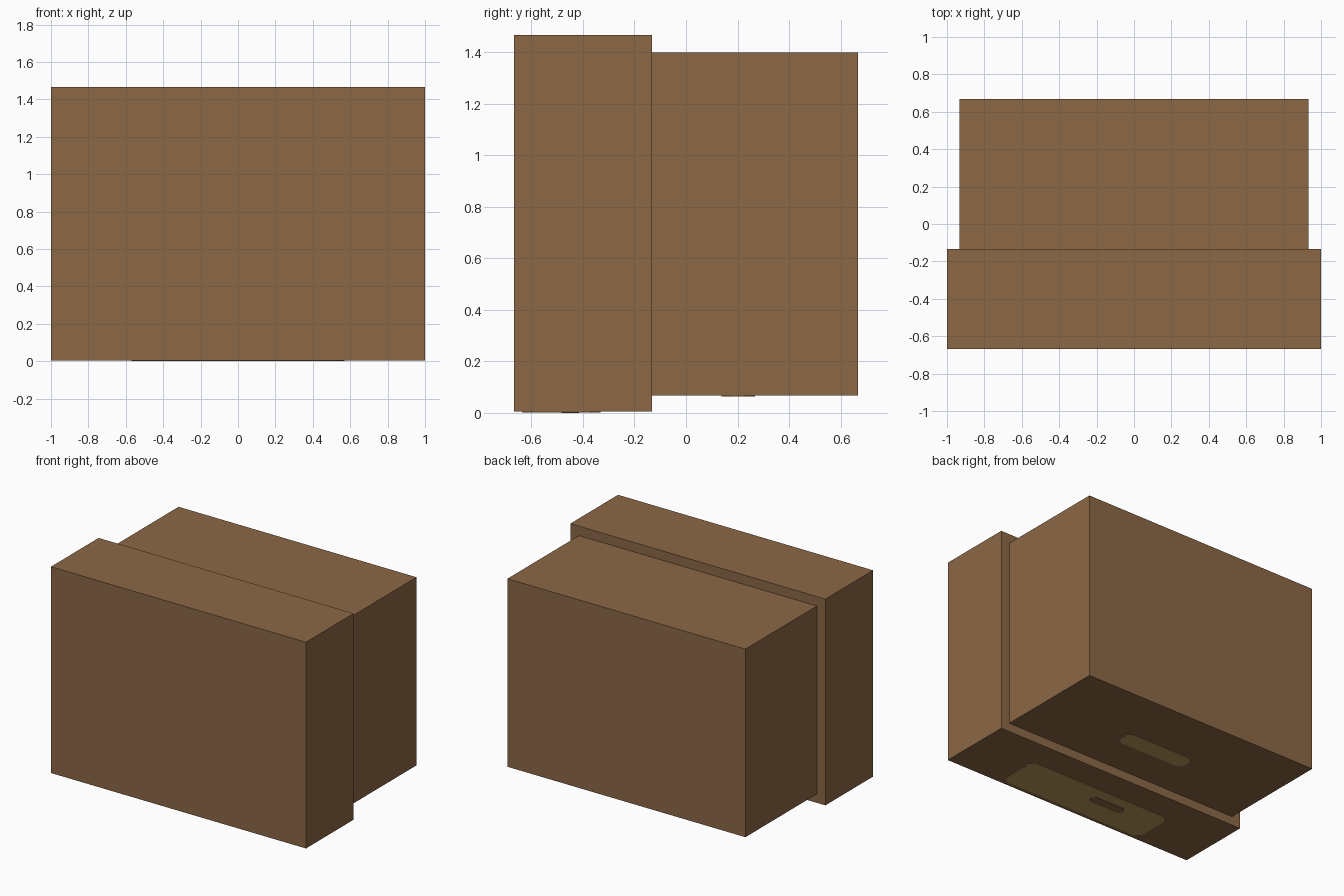
import bpy, bmesh

if "Cube" in bpy.data.objects:
    bpy.data.objects.remove(bpy.data.objects["Cube"])


def material(name, rgb):
    m = bpy.data.materials.new(name)
    m.diffuse_color = (*rgb, 1)
    m.use_nodes = True
    m.node_tree.nodes["Principled BSDF"].inputs["Base Color"].default_value = m.diffuse_color
    return m


BROWN = material("cardboard brown", (0.262, 0.138, 0.061))
TAN = material("label tan", (0.479, 0.319, 0.098))


def prism(name, outline, z0, z1, mat):
    """Extrude a flat outline from z0 up to z1."""
    bm = bmesh.new()
    face = bm.faces.new([bm.verts.new((x, y, z0)) for x, y in outline])
    ext = bmesh.ops.extrude_face_region(bm, geom=[face])
    top = [v for v in ext["geom"] if isinstance(v, bmesh.types.BMVert)]
    bmesh.ops.translate(bm, verts=top, vec=(0, 0, z1 - z0))
    bmesh.ops.recalc_face_normals(bm, faces=bm.faces)
    me = bpy.data.meshes.new(name)
    bm.to_mesh(me)
    bm.free()
    me.materials.append(mat)
    ob = bpy.data.objects.new(name, me)
    bpy.context.collection.objects.link(ob)
    return ob


def rect(x0, x1, y0, y1, c=0.0):
    """Rectangle outline, with corners cut off by c."""
    if not c:
        return [(x0, y0), (x1, y0), (x1, y1), (x0, y1)]
    return [(x0 + c, y0), (x1 - c, y0), (x1, y0 + c), (x1, y1 - c),
            (x1 - c, y1), (x0 + c, y1), (x0, y1 - c), (x0, y0 + c)]


# Box lying on its side: wide lid at the front, narrower body behind
LID_Z, BODY_Z = 0.005, 0.067
prism("lid", rect(-1, 1, -0.667, -0.133), LID_Z, 1.467, BROWN)
prism("body", rect(-0.933, 0.933, -0.133, 0.667), BODY_Z, 1.4, BROWN)

# Thin plates on the underside: label with a slot, and the hand hold
prism("label", rect(-0.57, 0.57, -0.637, -0.332, 0.04), 0.002, LID_Z, TAN)
prism("label_slot", rect(-0.287, -0.013, -0.483, -0.415, 0.02), 0.0, LID_Z, BROWN)
prism("hand_hold", rect(-0.275, 0.26, 0.137, 0.267, 0.035), BODY_Z - 0.003, BODY_Z, TAN)
